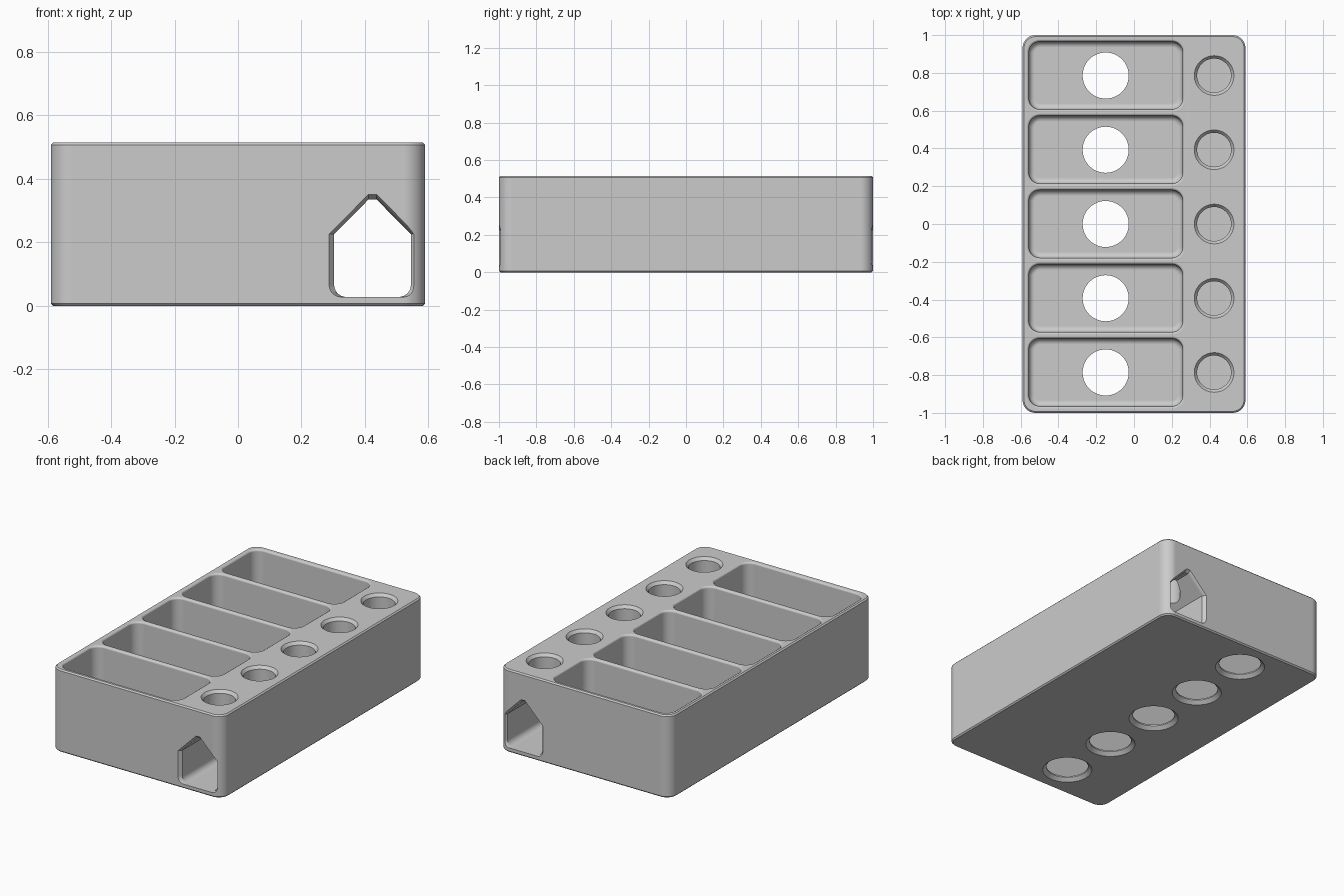
import bpy
import bmesh
from math import cos, sin, pi, radians

if "Cube" in bpy.data.objects:
    bpy.data.objects.remove(bpy.data.objects["Cube"])

HEIGHT, FLOOR, PITCH = 0.515, 0.028, 0.393
ROWS = [i * PITCH for i in range(-2, 3)]

grey = bpy.data.materials.new("light grey plastic")
grey.diffuse_color = (0.6, 0.6, 0.6, 1)
grey.use_nodes = True
grey.node_tree.nodes["Principled BSDF"].inputs["Base Color"].default_value = (0.6, 0.6, 0.6, 1)


def rounded_rect(cx, cy, hx, hy, r, z, steps=8):
    """Ring of points around a rounded rectangle."""
    ring = []
    for k, (sx, sy) in enumerate([(1, 1), (-1, 1), (-1, -1), (1, -1)]):
        for i in range(steps + 1):
            a = (k + i / steps) * pi / 2
            ring.append((cx + sx * (hx - r) + r * cos(a),
                         cy + sy * (hy - r) + r * sin(a), z))
    return ring


def circle(cx, cy, r, z, sides=48):
    return [(cx + r * cos(2 * pi * i / sides), cy + r * sin(2 * pi * i / sides), z)
            for i in range(sides)]


def loft(name, stacks):
    """One object holding a capped skin over each stack of rings."""
    bm = bmesh.new()
    for rings in stacks:
        loops = [[bm.verts.new(p) for p in ring] for ring in rings]
        n = len(loops[0])
        for a, b in zip(loops, loops[1:]):
            for i in range(n):
                j = (i + 1) % n
                bm.faces.new((a[i], a[j], b[j], b[i]))
        bm.faces.new(loops[0][::-1])
        bm.faces.new(loops[-1])
    bmesh.ops.recalc_face_normals(bm, faces=bm.faces)
    mesh = bpy.data.meshes.new(name)
    bm.to_mesh(mesh)
    bm.free()
    obj = bpy.data.objects.new(name, mesh)
    bpy.context.collection.objects.link(obj)
    mesh.materials.append(grey)
    return obj


# Outer block with rounded corners and slightly eased edges
EASE = 0.008
body = loft("organizer_block", [[
    rounded_rect(0, 0, 0.59 - d, 1 - d, 0.068 - d, z)
    for d, z in [(EASE, 0), (0, EASE), (0, HEIGHT - EASE), (EASE, HEIGHT)]]])


# Tray pocket: filleted floor, straight walls, flared rim
def pocket(y):
    fillet, rim = 0.03, 0.013
    levels = []
    for i in range(5):
        a = i / 4 * pi / 2
        levels.append((-fillet * (1 - sin(a)), FLOOR + fillet * (1 - cos(a))))
    levels += [(0, HEIGHT - rim), (rim * 0.35, HEIGHT - rim * 0.4),
               (rim, HEIGHT), (rim, HEIGHT + 0.05)]
    return [rounded_rect(-0.149, y, 0.407 + g, 0.179 + g, 0.058 + g, z)
            for g, z in levels]


pockets = loft("pocket_cutter", [pocket(y) for y in ROWS])

# Push-out holes through the tray floors, chamfered underneath
drains = loft("floor_hole_cutter", [
    [circle(-0.15, y, r, z) for r, z in
     [(0.144, -0.02), (0.144, 0), (0.122, 0.02), (0.122, 0.1)]] for y in ROWS])

# Round bores from the top into the channel
bores = loft("bore_cutter", [
    [circle(0.424, y, r, z) for r, z in
     [(0.09, 0.2), (0.09, HEIGHT - 0.018), (0.105, HEIGHT), (0.105, HEIGHT + 0.05)]]
    for y in ROWS])


# House-shaped channel running front to back, flared at both mouths
def channel_ring(y, grow):
    cx, half, r = 0.424, 0.121 + grow, 0.038
    ring = []
    for side, start in ((-1, pi), (1, 1.5 * pi)):
        for i in range(7):
            a = start + i / 6 * pi / 2
            ring.append((cx + side * (half - r) + r * cos(a), y, FLOOR + r + r * sin(a)))
    ring += [(cx + half, y, 0.226), (cx + 0.013, y, 0.335 + grow),
             (cx - 0.013, y, 0.335 + grow), (cx - half, y, 0.226)]
    return ring


channel = loft("channel_cutter", [[
    channel_ring(y, g) for y, g in
    [(-1.05, 0.016), (-1, 0.016), (-0.98, 0), (0.98, 0), (1, 0.016), (1.05, 0.016)]]])

# Cut everything out of the block
bpy.context.view_layer.objects.active = body
cutters = [pockets, drains, channel, bores]
for cutter in cutters:
    mod = body.modifiers.new(cutter.name, 'BOOLEAN')
    mod.operation = 'DIFFERENCE'
    mod.solver = 'EXACT'
    mod.object = cutter
bpy.context.view_layer.update()
evaluated = body.evaluated_get(bpy.context.evaluated_depsgraph_get())
result = bpy.data.meshes.new_from_object(evaluated)
body.modifiers.clear()
body.data = result
result.materials.clear()
result.materials.append(grey)
for poly in result.polygons:
    poly.material_index = 0
for cutter in cutters:
    bpy.data.objects.remove(cutter)

# Smooth the fillets while keeping flat faces flat
bpy.ops.object.select_all(action='DESELECT')
body.select_set(True)
bpy.ops.object.shade_smooth_by_angle(angle=radians(32))
weighted = body.modifiers.new("even_normals", 'WEIGHTED_NORMAL')
weighted.keep_sharp = True
